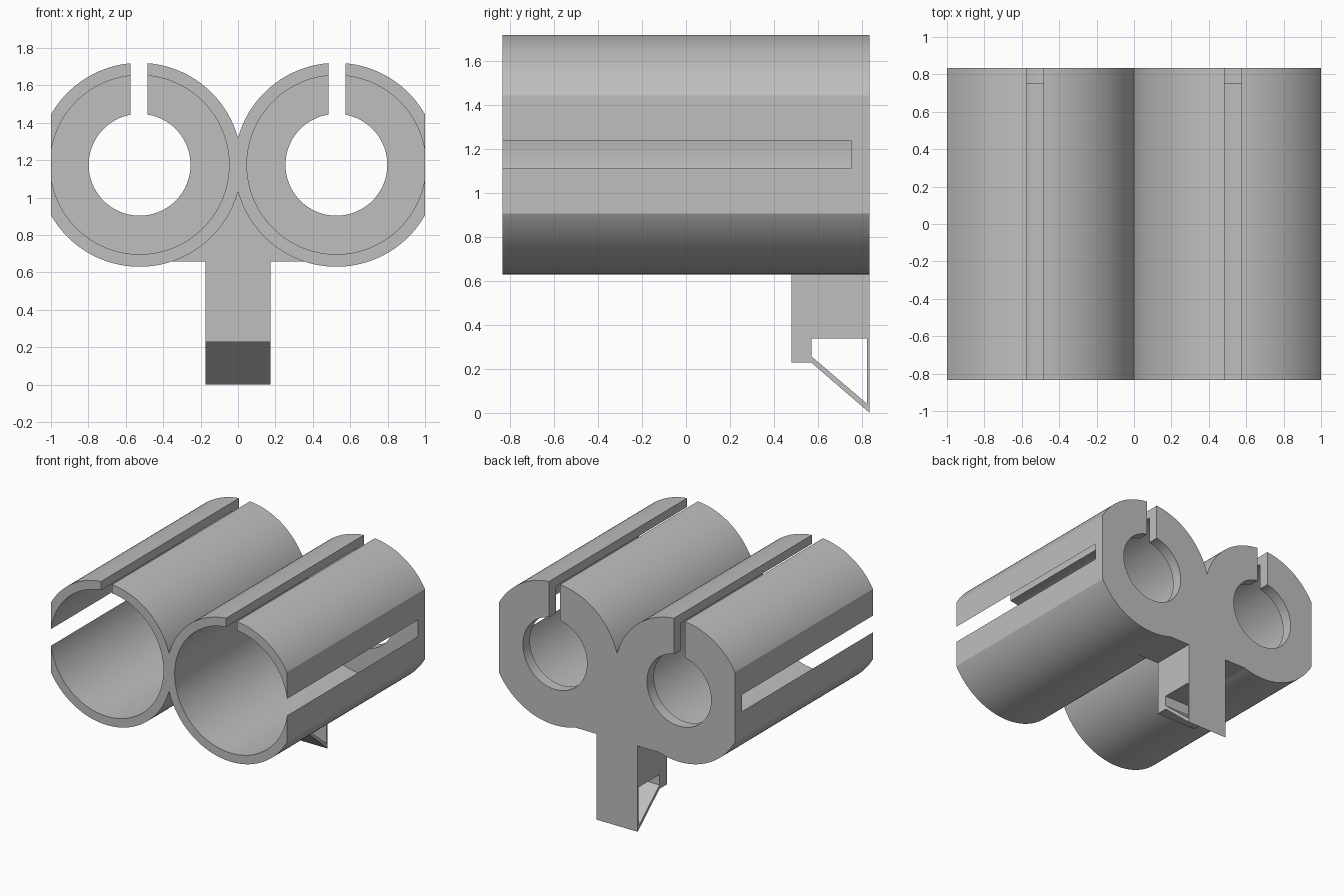
import bpy, math
from mathutils import Vector

cube = bpy.data.objects.get("Cube")
if cube:
    bpy.data.objects.remove(cube, do_unlink=True)

CX, CZ = 0.526, 1.175          # tube axis
OUTER, BORE, HOLE = 0.545, 0.4784, 0.272
Y = 0.835                      # half length
WALL = 0.75                    # inner face of the back wall

grey = bpy.data.materials.new("light_grey")
grey.use_nodes = True
colour = (0.52, 0.52, 0.52, 1)
grey.diffuse_color = colour
grey.node_tree.nodes["Principled BSDF"].inputs["Base Color"].default_value = colour


def prism(name, points, along):
    """Closed solid: a ring of points swept along a vector."""
    n = len(points)
    start = [Vector(p) for p in points]
    verts = start + [p + Vector(along) for p in start]
    faces = [tuple(range(n)), tuple(range(2 * n - 1, n - 1, -1))]
    faces += [(i, i + n, (i + 1) % n + n, (i + 1) % n) for i in range(n)]
    mesh = bpy.data.meshes.new(name)
    mesh.from_pydata(verts, [], faces)
    mesh.materials.append(grey)
    if sum(f.normal.dot(f.center) * f.area for f in mesh.polygons) < 0:
        mesh.flip_normals()
    obj = bpy.data.objects.new(name, mesh)
    bpy.context.collection.objects.link(obj)
    return obj


def rod(name, x, r, y0, y1, n=128):
    ring = [(x + r * math.cos(math.tau * i / n), y0, CZ + r * math.sin(math.tau * i / n))
            for i in range(n)]
    return prism(name, ring, (0, y1 - y0, 0))


def box(name, x0, x1, y0, y1, z0, z1):
    return prism(name, [(x0, y0, z0), (x1, y0, z0), (x1, y0, z1), (x0, y0, z1)], (0, y1 - y0, 0))


def side_plate(name, yz, half_width):
    return prism(name, [(-half_width, y, z) for y, z in yz], (2 * half_width, 0, 0))


def combine(body, tool, operation):
    mod = body.modifiers.new(operation, 'BOOLEAN')
    mod.object, mod.operation, mod.solver = tool, operation, 'EXACT'
    bpy.context.view_layer.objects.active = body
    bpy.ops.object.modifier_apply(modifier=mod.name)
    bpy.data.objects.remove(tool, do_unlink=True)


# Twin tubes and the web between them at the back
body = rod("twin_tube_clip", CX, OUTER, -Y, Y)
combine(body, rod("second_tube", -CX, OUTER, -Y, Y), 'UNION')
combine(body, box("web", -0.36, 0.36, 0.48, Y, 0.657, 1.1), 'UNION')

# Stem with a slanted foot
foot = [(0.48, 0.7), (0.48, 0.228), (0.57, 0.228), (Y, 0), (Y, 0.7)]
combine(body, side_plate("stem", foot, 0.175), 'UNION')
window = [(0.57, 0.337), (0.57, 0.257), (0.822, 0.042), (0.822, 0.337)]
combine(body, side_plate("foot_window", window, 0.5), 'DIFFERENCE')

# Bores, back holes, top slots and flattened flanks
for s in (-1, 1):
    combine(body, rod("bore", s * CX, BORE, -1, WALL), 'DIFFERENCE')
    combine(body, rod("back_hole", s * CX, HOLE, 0.5, 1), 'DIFFERENCE')
    mid = s * 0.529
    combine(body, box("top_slot", mid - 0.046, mid + 0.046, -1, 1, CZ, 2), 'DIFFERENCE')
    x0, x1 = sorted((s, s * 1.3))
    combine(body, box("flank_trim", x0, x1, -1, 1, 0.3, 2), 'DIFFERENCE')

# Smooth round walls, keep edges sharp
bpy.ops.object.select_all(action='DESELECT')
body.select_set(True)
bpy.context.view_layer.objects.active = body
bpy.ops.object.shade_smooth_by_angle(angle=math.radians(20))
